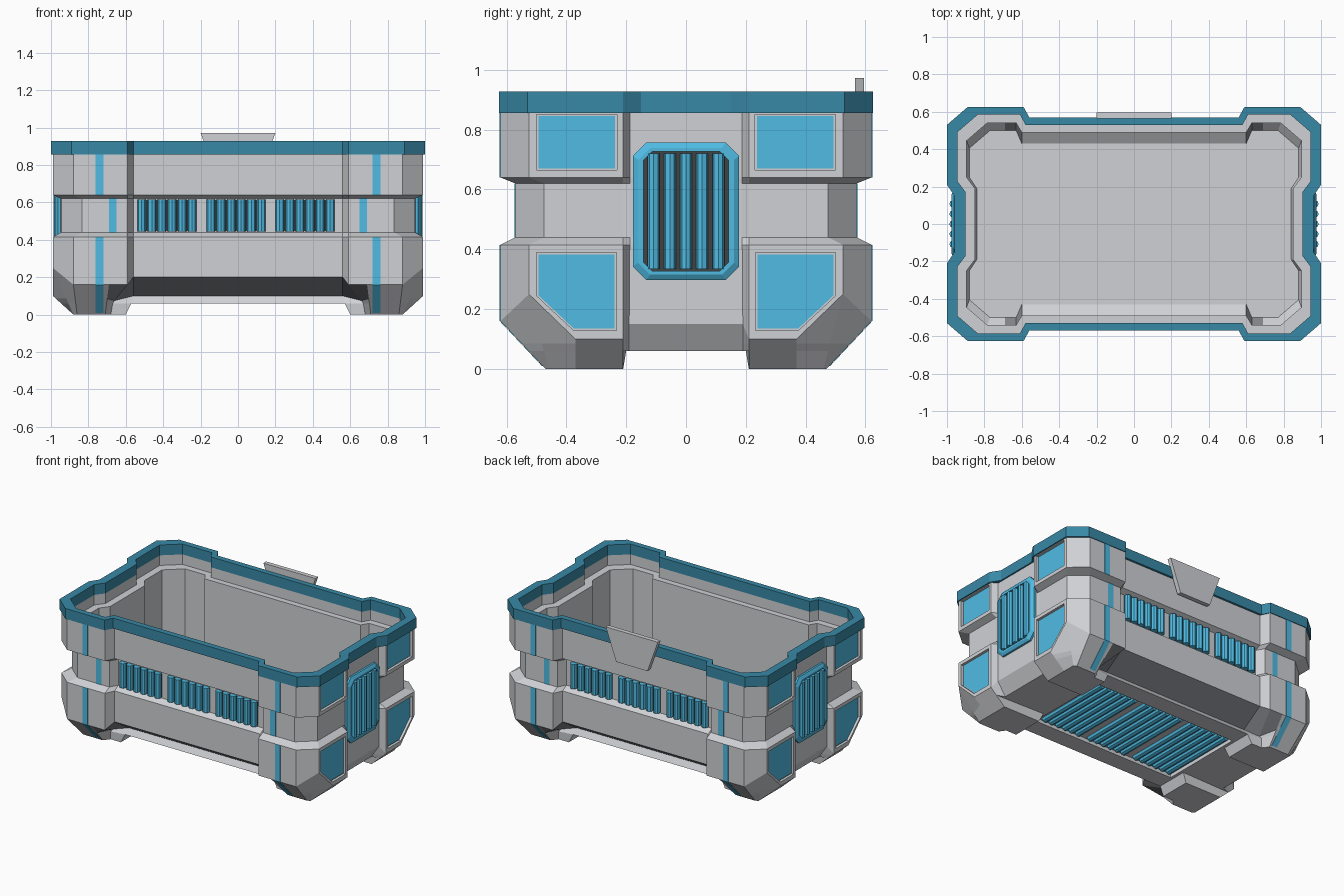
import bpy, bmesh
from math import pi
from mathutils import Matrix, Vector

if "Cube" in bpy.data.objects:
    bpy.data.objects.remove(bpy.data.objects["Cube"], do_unlink=True)


def material(name, rgb):
    m = bpy.data.materials.new(name)
    m.use_nodes = True
    m.diffuse_color = (*rgb, 1)
    m.node_tree.nodes["Principled BSDF"].inputs["Base Color"].default_value = (*rgb, 1)
    return m


GREY = material("light grey", (.63, .64, .665))
DARK = material("dark grey", (.23, .24, .26))
BLACK = material("vent black", (.05, .055, .06))
BLUE = material("bright blue", (.08, .5, .77))
TEAL = material("deep blue", (.04, .25, .385))
SIGNS = (1, -1)


def finish(bm, name, *mats):
    bmesh.ops.recalc_face_normals(bm, faces=bm.faces)
    me = bpy.data.meshes.new(name)
    bm.to_mesh(me)
    bm.free()
    for m in mats:
        me.materials.append(m)
    ob = bpy.data.objects.new(name, me)
    bpy.context.collection.objects.link(ob)
    return ob


def loft(bm, rings, caps=True):
    """Bridge closed rings; without caps the last ring joins the first."""
    vs = [[bm.verts.new(p) for p in r] for r in rings]
    n = len(vs[0])
    for a, b in zip(vs, vs[1:] + ([] if caps else vs[:1])):
        for i in range(n):
            j = (i + 1) % n
            bm.faces.new((a[i], a[j], b[j], b[i]))
    if caps:
        bm.faces.new(vs[0])
        bm.faces.new(vs[-1])


def rect(hx, hy, z, x=0, y=0):
    return [(x + a * hx, y + b * hy, z) for a, b in ((1, 1), (-1, 1), (-1, -1), (1, -1))]


def full(q):
    """Mirror a quarter outline into a closed ring."""
    half = q + [(-x, y, z) for x, y, z in reversed(q)]
    return half + [(-x, -y, z) for x, y, z in half]


def quarter(z, xp, yp, xc, yc, k=0, s=.15):
    pts = [(xc, s + k), (xp, .21 + k), (xp, .37), (xp, yp - .095),
           (xp - .11, yp), (.69, yp), (.59 + k, yp), (.56 + k, yc)]
    return [(x, y, z) for x, y in pts]


# Lower edge: where the corner pads start to taper, and the foot soles
taper = [(.95, .19, .15), (.99, .21, .1), (.99, .37, .1), (.99, .525, .25),
         (.88, .62, .16), (.69, .62, .16), (.59, .62, .16), (.56, .555, .2)]
sole = [(.85, .19, 0), (.88, .21, 0), (.88, .37, 0), (.88, .46, 0),
        (.86, .47, 0), (.71, .47, 0), (.68, .43, 0), (.6, .43, 0)]


def level(z):
    return [tuple(Vector(b).lerp(Vector(a), z / a[2])) for a, b in zip(taper, sole)]


# The long sides are undercut by a shallow slope ending in a small lip
base = level(.06)
base[-2:] = [(.67, .44, .06), (.57, .425, .06)]
groove = level(.085)
groove[-2:] = [(.66, .43, .075), (.56, .4, .1)]
pad = dict(xp=.99, yp=.62, xc=.95, yc=.555, s=.188)
waist = dict(xp=.945, yp=.57, xc=.948, yc=.515, s=.188)
mouth = dict(xp=.945, yp=.585, xc=.9, yc=.53, k=.02)
wall = dict(xp=.895, yp=.54, xc=.85, yc=.49, k=.04)
quarters = [base, groove, taper, quarter(.415, **pad), quarter(.44, **waist),
            quarter(.62, **waist), quarter(.64, **pad), quarter(.855, **pad),
            quarter(.855, **mouth), quarter(.785, **mouth),
            quarter(.785, **wall), quarter(.18, **wall),
            quarter(.14, .88, .5, .84, .43, k=.04)]

# Hollow body shell with dark undercuts on the long sides
bm = bmesh.new()
loft(bm, [full(q) for q in quarters])
for f in bm.faces:
    c = f.calc_center_median()
    if f.normal.z < .9 and .1 < c.z < .19 and abs(c.x) < .7 and abs(c.y) > .47:
        f.material_index = 1
body = finish(bm, "body_shell", GREY, DARK)

# Rim around the open top
bm = bmesh.new()
edge = dict(xp=1, yp=.625, xc=.96, yc=.57)
loft(bm, [full(quarter(.855, **edge)), full(quarter(.927, **edge)),
          full(quarter(.927, **mouth)), full(quarter(.855, **mouth))], caps=False)
finish(bm, "top_rim", TEAL)

# Four corner feet
bm = bmesh.new()
for sx in SIGNS:
    for sy in SIGNS:
        top = base[1:] + [(.57, .2, .06)]
        low = sole[1:] + [(.6, .21, 0)]
        loft(bm, [[(sx * x, sy * y, z) for x, y, z in r] for r in (top, low)])
finish(bm, "feet", GREY)

# Recesses: end panels and a shallow tray underneath
upper = [(.23, .665), (.5, .665), (.5, .85), (.23, .85)]
lower = [(.232, .39), (.5, .39), (.5, .245), (.375, .128), (.232, .128)]


def end_prisms(bm, x0, x1, scale=1):
    for sx in SIGNS:
        for sy in SIGNS:
            for poly in (upper, lower):
                mid = sum((Vector(p) for p in poly), Vector((0, 0))) / len(poly)
                pts = [mid + (Vector(p) - mid) * scale for p in poly]
                loft(bm, [[(sx * x, sy * y, z) for y, z in pts] for x in (x0, x1)])


bm = bmesh.new()
end_prisms(bm, .972, 1.05)
loft(bm, [rect(.55, .3, z) for z in (-.05, .085)])
cutter = finish(bm, "recess_cutter", GREY)
cutter.hide_render = True
mod = body.modifiers.new("recesses", "BOOLEAN")
mod.operation, mod.object, mod.solver = "DIFFERENCE", cutter, "EXACT"
bpy.context.view_layer.objects.active = body
bpy.ops.object.modifier_apply(modifier=mod.name)
bpy.data.objects.remove(cutter, do_unlink=True)

bm = bmesh.new()
end_prisms(bm, .97, .977, .95)
finish(bm, "end_panels", BLUE)

# Thin stripes running over the corner pads on the long sides
bm = bmesh.new()
stripes = [(.74, [(.62, .855), (.62, .64)]), (.67, [(.57, .62), (.57, .44)]),
           (.74, [(.62, .415), (.62, .16), (.479, .01)])]
for sx in SIGNS:
    for sy in SIGNS:
        for cx, path in stripes:
            rows = [[bm.verts.new((sx * (cx + w), sy * (y + .002), z)) for w in (-.021, .021)]
                    for y, z in path]
            for (a, b), (c, d) in zip(rows, rows[1:]):
                bm.faces.new((a, b, d, c))
solid = finish(bm, "pad_stripes", BLUE).modifiers.new("thickness", "SOLIDIFY")
solid.thickness, solid.offset = .002, 0


def rod(bm, centre, length, radius, turn=0):
    bmesh.ops.create_cone(bm, cap_ends=True, segments=8, radius1=radius, radius2=radius,
                          depth=length,
                          matrix=Matrix.Translation(centre) @ Matrix.Rotation(turn, 4, "X"))


# Three groups of ribs on the long sides and underneath
side, under, gaps = bmesh.new(), bmesh.new(), bmesh.new()
for group in (-.38, -.01, .358):
    for sy in SIGNS:
        loft(gaps, [rect(.155, .004, z, group, sy * .518) for z in (.448, .612)])
    for i in range(6):
        x = group + (i - 2.5) * .054
        for sy in SIGNS:
            rod(side, (x, sy * .527, .53), .17, .023)
        rod(under, (x, 0, .084), .56, .023, pi / 2)
finish(side, "side_ribs", BLUE)
finish(under, "underside_ribs", BLUE)
finish(gaps, "side_rib_backings", BLACK)


def octagon(x, hy, hz, c):
    pts = [(hy, hz - c), (hy - c, hz), (c - hy, hz), (-hy, hz - c),
           (-hy, c - hz), (c - hy, -hz), (hy - c, -hz), (hy, c - hz)]
    return [(x, y, z + .527) for y, z in pts]


# End vents: frame, dark backing and upright ribs
frame, back, ribs = bmesh.new(), bmesh.new(), bmesh.new()
for s in SIGNS:
    loft(frame, [octagon(s * .94, .178, .23, .045), octagon(s * .963, .178, .23, .045),
                 octagon(s * .975, .16, .212, .04), octagon(s * .975, .142, .2, .03),
                 octagon(s * .94, .142, .2, .03)], caps=False)
    loft(back, [octagon(s * .948, .15, .205, .03), octagon(s * .954, .15, .205, .03)])
    for i in range(5):
        rod(ribs, (s * .967, (i - 2) * .054, .527), .385, .02)
finish(frame, "vent_frames", BLUE)
finish(back, "vent_backings", BLACK)
finish(ribs, "vent_ribs", BLUE)

# Tapered latch plate on the back
bm = bmesh.new()
plate = [(-.2, .972), (.2, .972), (.12, .75), (-.12, .75)]
loft(bm, [[(x, y, z) for x, z in plate] for y in (.565, .595)])
finish(bm, "latch_plate", GREY)
